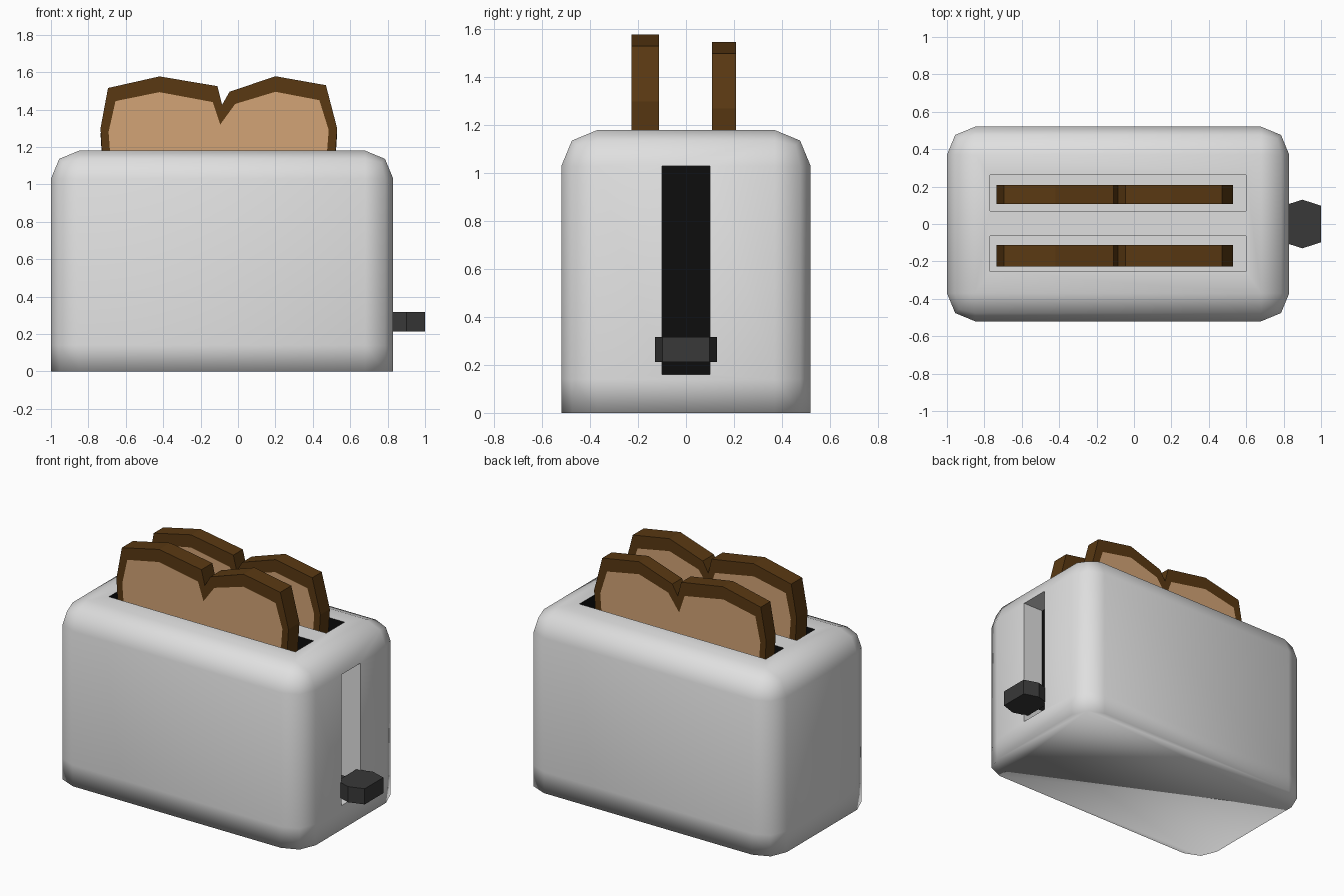
import bpy, bmesh
from mathutils import Vector

if "Cube" in bpy.data.objects:
    bpy.data.objects.remove(bpy.data.objects["Cube"])


def material(name, rgb):
    m = bpy.data.materials.new(name)
    m.diffuse_color = (*rgb, 1)
    m.use_nodes = True
    m.node_tree.nodes["Principled BSDF"].inputs["Base Color"].default_value = m.diffuse_color
    return m


SHELL = material("light_grey_shell", (0.74, 0.74, 0.74))
BLACK = material("black_inside", (0.004, 0.004, 0.004))
KNOB = material("dark_grey_plastic", (0.04, 0.04, 0.04))
CRUST = material("brown_crust", (0.10, 0.04, 0.006))
CRUMB = material("tan_crumb", (0.65, 0.37, 0.18))


def new_object(name, bm, mats):
    bmesh.ops.recalc_face_normals(bm, faces=bm.faces[:])
    me = bpy.data.meshes.new(name)
    bm.to_mesh(me)
    bm.free()
    for m in mats:
        me.materials.append(m)
    ob = bpy.data.objects.new(name, me)
    bpy.context.collection.objects.link(ob)
    return ob


def box(lo, hi):
    bm = bmesh.new()
    bmesh.ops.create_cube(bm, size=1)
    lo, hi = Vector(lo), Vector(hi)
    for v in bm.verts:
        v.co = Vector((lo[i] if v.co[i] < 0 else hi[i]) for i in range(3))
    return bm


# Shell: box with rounded uprights and top rim, flat bottom
bm = box((-1, -0.52, 0), (0.83, 0.52, 1.18))
rim = [e for e in bm.edges if max(v.co.z for v in e.verts) > 0.1]
bmesh.ops.bevel(bm, geom=rim, offset=0.15, segments=2, profile=0.5,
                affect='EDGES', clamp_overlap=True)
bmesh.ops.bisect_plane(bm, geom=bm.verts[:] + bm.edges[:] + bm.faces[:],
                       plane_co=(0, 0, 0.14), plane_no=(0, 0, 1))
shell = new_object("toaster_shell", bm, [SHELL, BLACK])

# Two bread slots and the lever slot, cut out of the shell
SLOTS = [((-0.77, 0.07, 0.34), (0.6, 0.262, 1.4)),
         ((-0.77, -0.255, 0.34), (0.6, -0.063, 1.4)),
         ((0.68, -0.1, 0.16), (1.2, 0.1, 1.03))]
bpy.context.view_layer.objects.active = shell
shell.select_set(True)
for lo, hi in SLOTS:
    cutter = new_object("slot_cutter", box(lo, hi), [SHELL])
    cutter.hide_render = True
    mod = shell.modifiers.new("slot", 'BOOLEAN')
    mod.operation = 'DIFFERENCE'
    mod.solver = 'EXACT'
    mod.object = cutter
    bpy.ops.object.modifier_apply(modifier=mod.name)
    bpy.data.objects.remove(cutter)

# Bread slot walls and the back of the lever slot are black
for p in shell.data.polygons:
    c, n = p.center, p.normal
    wall = (-0.78 < c.x < 0.61 and abs(c.y) < 0.27
            and 0.3 < c.z < 1.17 and abs(n.z) < 0.5)
    lever_back = abs(c.x - 0.68) < 0.005 and n.x > 0.9 and abs(c.y) < 0.11
    p.material_index = 1 if wall or lever_back else 0

bpy.ops.object.shade_smooth_by_angle(angle=1.05)
# The bottom rim stays softly shaded
for e in shell.data.edges:
    if all(shell.data.vertices[i].co.z < 0.01 for i in e.vertices):
        e.use_edge_sharp = False

# Toast slices: outer crust outline paired with the crumb outline inside it
OUTER = [(-0.68, 0.40), (-0.735, 1.30), (-0.695, 1.515), (-0.42, 1.577),
         (-0.11, 1.525), (-0.085, 1.425), (-0.045, 1.495), (0.2, 1.578),
         (0.47, 1.53), (0.53, 1.30), (0.47, 0.40)]
INNER = [(-0.63, 0.45), (-0.692, 1.28), (-0.655, 1.445), (-0.42, 1.493),
         (-0.135, 1.44), (-0.095, 1.32), (-0.015, 1.43), (0.2, 1.495),
         (0.435, 1.45), (0.485, 1.29), (0.42, 0.45)]


def toast(name, y0, y1, drop):
    bm = bmesh.new()
    n = len(OUTER)
    rims = []
    for y in (y0, y1):
        o = [bm.verts.new((x, y, z - drop)) for x, z in OUTER]
        k = [bm.verts.new((x, y, z - drop)) for x, z in INNER]
        bm.faces.new(k).material_index = 1
        for i in range(n):
            j = (i + 1) % n
            bm.faces.new((o[i], o[j], k[j], k[i]))
        rims.append(o)
    a, b = rims
    for i in range(n):
        j = (i + 1) % n
        bm.faces.new((a[i], a[j], b[j], b[i]))
    return new_object(name, bm, [CRUST, CRUMB])


toast("front_toast", -0.227, -0.112, 0)
toast("back_toast", 0.108, 0.208, 0.031)

# Lever: six-sided block sticking out of the slot
bm = bmesh.new()
plan = [(0.8, -0.098), (0.9, -0.13), (1, -0.098), (1, 0.098), (0.9, 0.13), (0.8, 0.098)]
base = bm.faces.new([bm.verts.new((x, y, 0.213)) for x, y in plan])
top = bmesh.ops.extrude_face_region(bm, geom=[base], use_keep_orig=True)
bmesh.ops.translate(bm, vec=(0, 0, 0.104),
                    verts=[g for g in top["geom"] if isinstance(g, bmesh.types.BMVert)])
new_object("lever", bm, [KNOB])

# Lever stem running to the back of the slot
new_object("lever_stem", box((0.67, -0.03, 0.24), (0.82, 0.03, 0.29)), [KNOB])
